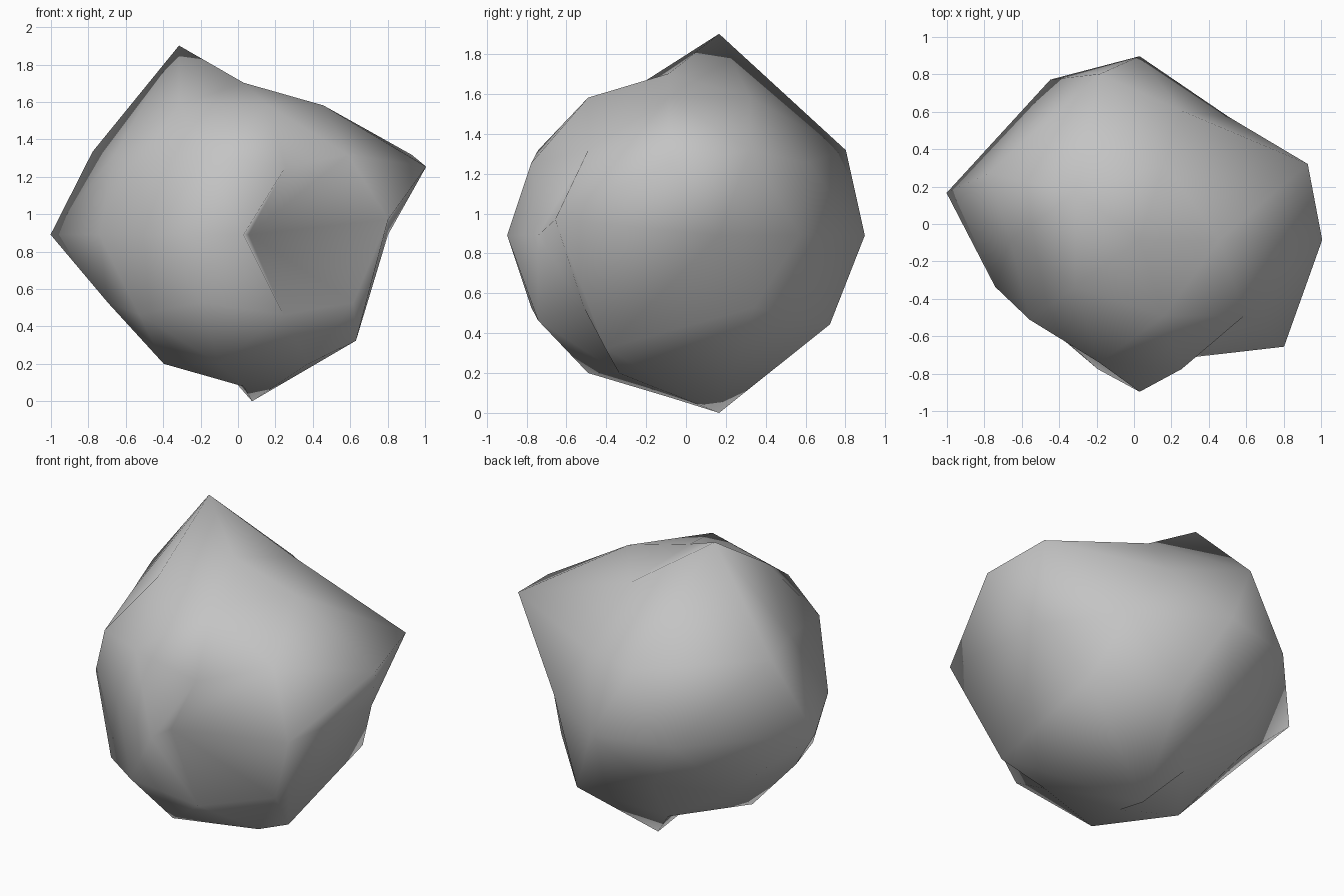
import bpy
import bmesh
from math import cos, sin, sqrt, radians
from mathutils import Vector

# Remove the default cube
cube = bpy.data.objects.get("Cube")
if cube:
    bpy.data.objects.remove(cube, do_unlink=True)

# Stone material
stone = bpy.data.materials.new("stone_grey")
stone.use_nodes = True
grey = (0.55, 0.55, 0.55, 1)
stone.diffuse_color = grey
stone.node_tree.nodes["Principled BSDF"].inputs["Base Color"].default_value = grey

RADIUS = 0.812
CENTRE = Vector((0.03, -0.085, 0.89))

# Heights of the sphere's rings
CAP, MID, CORNER, EQUATOR = 0.851, 0.526, 0.447, 0

# Bumps and dents: compass angle, ring height, shift
BUMPS = [
    (144, CAP, (0, 0, 0.32)),              # top peak
    (0, CORNER, (0.25, 0, 0)),             # left spike
    (36, MID, (0.34, 0, 0)),               # rear left spike
    (162, EQUATOR, (-0.26, 0, 0)),         # right spike
    (144, CORNER, (-0.22, -0.07, 0.08)),   # right shoulder
    (90, EQUATOR, (0, 0.17, 0)),           # back bulge
    (126, EQUATOR, (0, 0.2, 0)),
    (108, MID, (0, 0.23, 0)),
    (72, -MID, (0, 0.15, -0.02)),
    (36, -CAP, (-0.3, 0, -0.2)),           # underside point
    (0, -MID, (-0.09, -0.32, -0.14)),      # lower left ridge
    (-54, EQUATOR, (-0.45, 0, 0)),         # front hollow
    (-18, EQUATOR, (0, -0.32, 0.08)),      # rim of the hollow
    (234, EQUATOR, (0, 0.19, 0)),          # front right dent
]


def ring_direction(angle, height):
    r = sqrt(1 - height * height)
    return Vector((r * cos(radians(angle)), r * sin(radians(angle)), height))


# Rock: a coarse sphere with single points pushed in or out
bm = bmesh.new()
bmesh.ops.create_icosphere(bm, subdivisions=2, radius=1)
moves = []
for angle, height, shift in BUMPS:
    target = ring_direction(angle, height)
    moves.append((min(bm.verts, key=lambda v: (v.co - target).length), Vector(shift)))
for v in bm.verts:
    v.co = v.co * RADIUS + CENTRE
for v, shift in moves:
    v.co += shift
lowest = min(v.co.z for v in bm.verts)
for v in bm.verts:
    v.co.z -= lowest
for f in bm.faces:
    f.smooth = True

mesh = bpy.data.meshes.new("rock")
bm.to_mesh(mesh)
bm.free()
mesh.materials.append(stone)
rock = bpy.data.objects.new("rock", mesh)
bpy.context.scene.collection.objects.link(rock)
